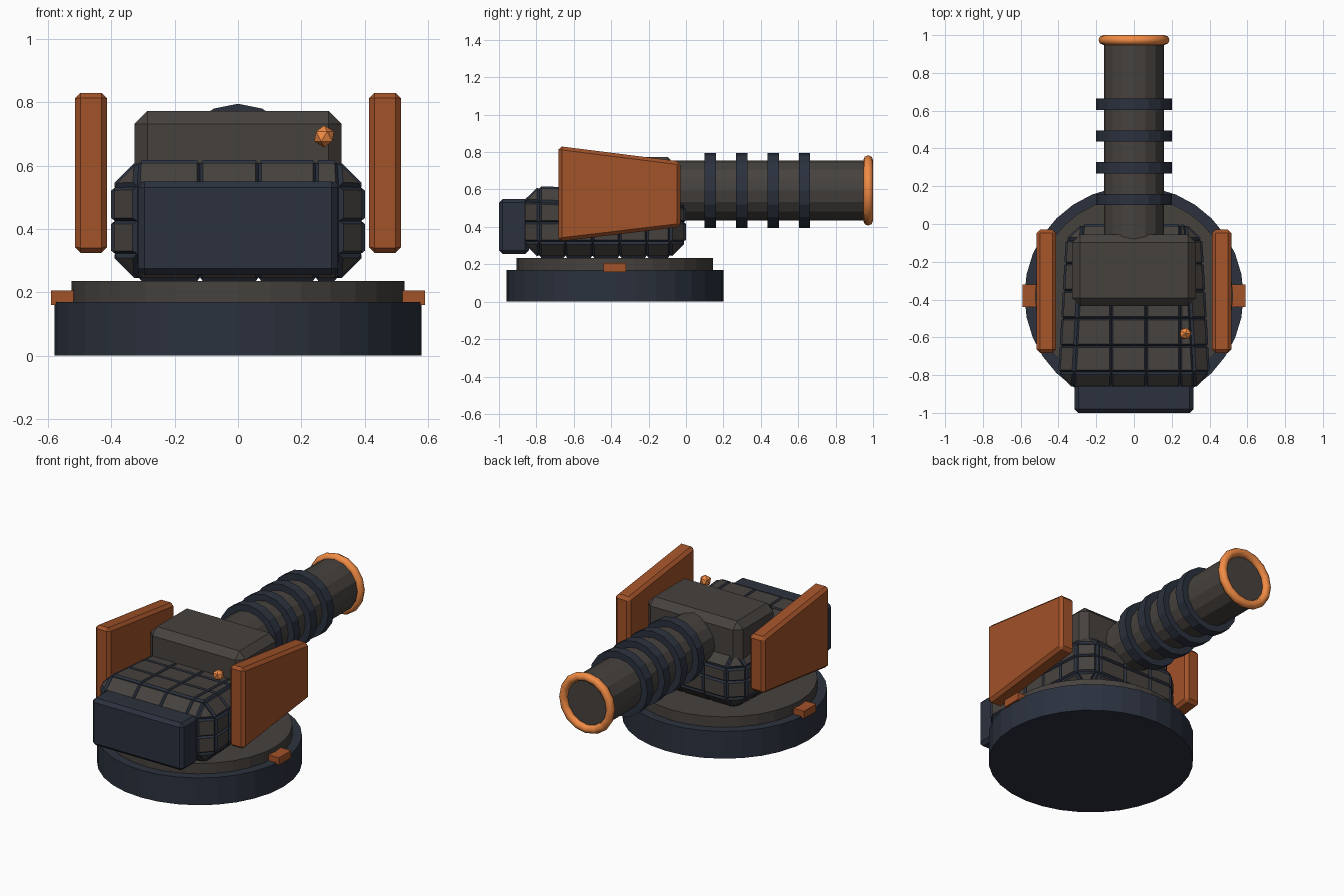
import bpy, bmesh, math
from mathutils import Vector

if "Cube" in bpy.data.objects:
    bpy.data.objects.remove(bpy.data.objects["Cube"])


def material(name, rgb):
    m = bpy.data.materials.new(name)
    m.diffuse_color = (*rgb, 1)
    m.use_nodes = True
    m.node_tree.nodes["Principled BSDF"].inputs["Base Color"].default_value = m.diffuse_color
    return m


NAVY = material("navy", (0.024, 0.031, 0.048))
STEEL = material("dark_steel", (0.062, 0.054, 0.048))
RUST = material("rust_orange", (0.36, 0.085, 0.022))
GLOW = material("bright_orange", (0.88, 0.26, 0.06))


def finish(bm, name, *mats):
    bmesh.ops.recalc_face_normals(bm, faces=bm.faces)
    me = bpy.data.meshes.new(name)
    bm.to_mesh(me)
    bm.free()
    ob = bpy.data.objects.new(name, me)
    for m in mats:
        me.materials.append(m)
    bpy.context.collection.objects.link(ob)
    return ob


def box_bm(lo, hi, bevel=0.0, shape=None):
    """Box between two corners, optionally reshaped, with chamfered edges."""
    bm = bmesh.new()
    bmesh.ops.create_cube(bm, size=1)
    lo, hi = Vector(lo), Vector(hi)
    for v in bm.verts:
        v.co = Vector([lo[i] + (v.co[i] + 0.5) * (hi[i] - lo[i]) for i in range(3)])
        if shape:
            shape(v)
    if bevel:
        bmesh.ops.bevel(bm, geom=bm.edges[:], offset=bevel, segments=1,
                        affect='EDGES', clamp_overlap=True)
    return bm


def cylinder(name, r, depth, loc, mat, sides, along_y=False):
    bpy.ops.mesh.primitive_cylinder_add(
        vertices=sides, radius=r, depth=depth, location=loc,
        rotation=(math.pi / 2 if along_y else 0, 0, 0))
    ob = bpy.context.object
    ob.name = name
    ob.data.materials.append(mat)
    return ob


# Round base and turntable
cylinder("base", 0.58, 0.17, (0, -0.38, 0.085), NAVY, 32)
cylinder("turntable", 0.525, 0.075, (0, -0.38, 0.1975), STEEL, 32)


# Armoured body: tapered chamfered core with raised plates
def taper(v):
    if v.co.y > -0.4:
        v.co.x *= 0.88
        if v.co.z > 0.4:
            v.co.z -= 0.03


P = 0.012
bm = box_bm((-0.405 + P, -0.87 + P, 0.235 + P), (0.405 - P, -P, 0.62 - P), 0.075, taper)
cuts = [((x, 0, 0), (1, 0, 0)) for x in (-0.12, 0.065, 0.245)]
cuts += [((0, y, 0), (0, 1, 0)) for y in (-0.645, -0.5, -0.355, -0.21)]
cuts += [((0, 0, 0.425), (0, 0, 1))]
for co, no in cuts:
    bmesh.ops.bisect_plane(bm, geom=bm.verts[:] + bm.edges[:] + bm.faces[:],
                           plane_co=co, plane_no=no)
bm.normal_update()
plates = bm.faces[:]
rims = bmesh.ops.inset_individual(bm, faces=plates, thickness=0.009, depth=P,
                                  use_even_offset=True)["faces"]
for f in bm.faces:
    f.material_index = 1
for f in rims:
    f.material_index = 0
for f in plates:
    f.material_index = 1
finish(bm, "armoured_body", NAVY, STEEL)

# Gun housing and rear pack
finish(box_bm((-0.327, -0.435, 0.45), (0.327, -0.055, 0.773), 0.042), "gun_housing", STEEL)
finish(box_bm((-0.315, -1.0, 0.255), (0.315, -0.84, 0.55), 0.02), "rear_pack", NAVY)

# Barrel, cooling rings and muzzle ring
cylinder("barrel", 0.16, 1.17, (0, 0.385, 0.595), STEEL, 16, True)
for i in range(4):
    cylinder(f"cooling_ring_{i + 1}", 0.2, 0.06, (0, 0.13 + 0.168 * i, 0.595), NAVY, 16, True)
bpy.ops.mesh.primitive_torus_add(major_segments=16, minor_segments=8, major_radius=0.162,
                                 minor_radius=0.026, location=(0, 0.974, 0.595),
                                 rotation=(math.pi / 2, 0, 0))
muzzle = bpy.context.object
muzzle.name = "muzzle_ring"
muzzle.data.materials.append(GLOW)
bpy.ops.object.shade_smooth_by_angle(angle=math.radians(50))


# Side shields and turntable tabs, one per side
def shield_profile(v):
    if v.co.y > -0.4:
        v.co.z = 0.75 if v.co.z > 0.5 else 0.40


for side, s in (("left", -1), ("right", 1)):
    a, b = sorted((0.413 * s, 0.515 * s))
    finish(box_bm((a, -0.682, 0.322), (b, -0.03, 0.832), 0.018, shield_profile),
           f"{side}_shield", RUST)
    a, b = sorted((0.47 * s, 0.59 * s))
    finish(box_bm((a, -0.44, 0.16), (b, -0.32, 0.206)), f"{side}_tab", RUST)

# Sensor bead above the rear deck
bpy.ops.mesh.primitive_ico_sphere_add(subdivisions=1, radius=0.035, location=(0.272, -0.58, 0.692))
bead = bpy.context.object
bead.name = "sensor_bead"
bead.data.materials.append(GLOW)
